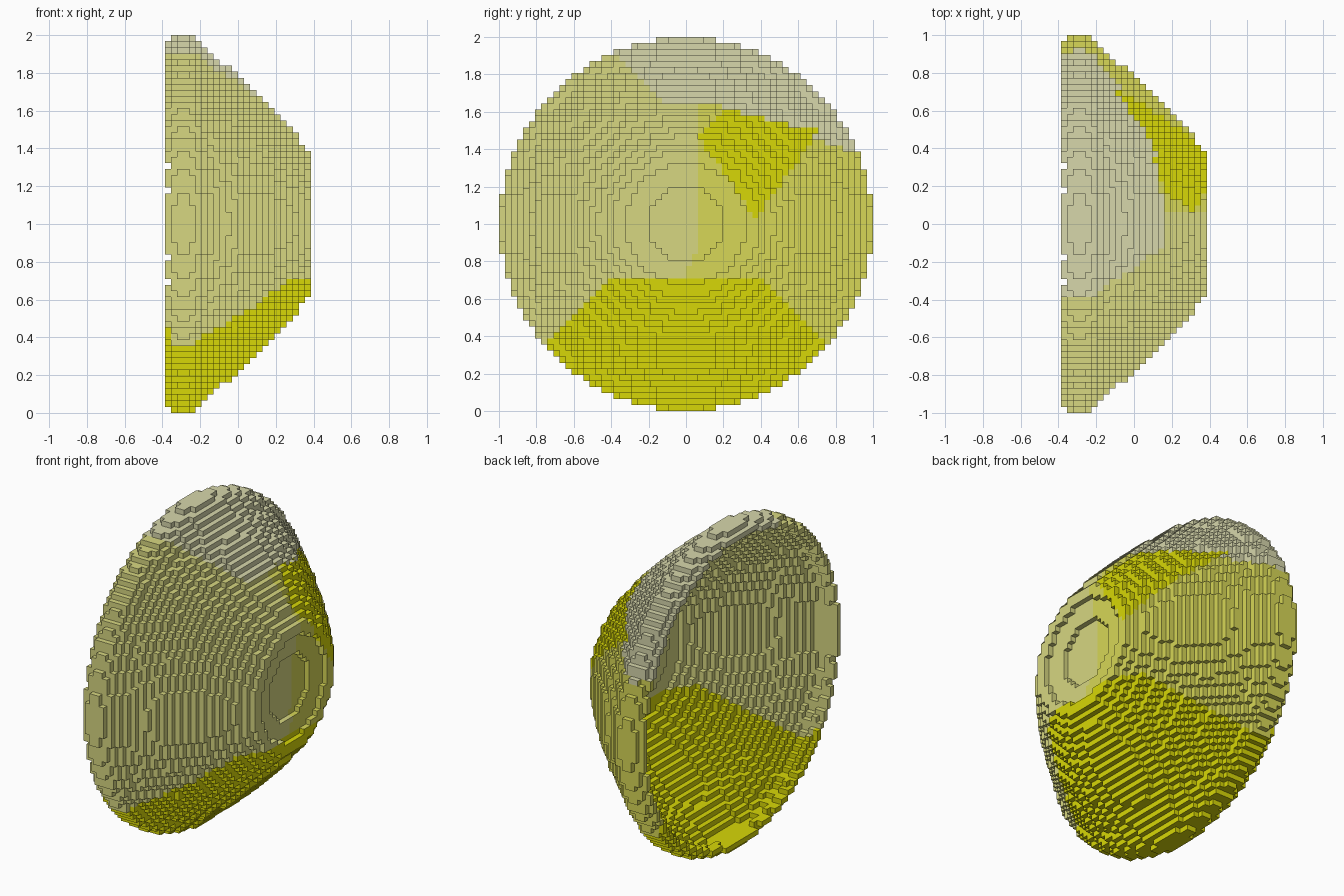
import bpy
import bmesh
import math
from mathutils import Vector
from mathutils.geometry import intersect_point_line

cube = bpy.data.objects.get("Cube")
if cube:
    bpy.data.objects.remove(cube, do_unlink=True)

# Block grid: 62 blocks across the bowl, 24 blocks deep
N, DEPTH = 62, 24
S = 2.0 / N
HALF_WALL = 0.7 * S

# Wall centre line as (x, radius), from the curled rim to the dimpled middle
PROFILE = [Vector(p) for p in (
    (-.352, .953), (-.335, .966), (-.315, .9735), (-.265, .9735), (-.243, .965),
    (-.21, .934), (-.177, .900), (-.145, .872), (-.10, .836), (-.05, .798),
    (0, .757), (.055, .708), (.11, .652), (.17, .590), (.24, .517), (.30, .447),
    (.345, .39), (.36, .36), (.341, .305), (.332, .25), (.306, .17), (.306, 0))]


def make_material(name, rgb):
    mat = bpy.data.materials.new(name)
    mat.use_nodes = True
    mat.diffuse_color = (*rgb, 1)
    bsdf = next(n for n in mat.node_tree.nodes if n.type == 'BSDF_PRINCIPLED')
    bsdf.inputs["Base Color"].default_value = (*rgb, 1)
    bsdf.inputs["Roughness"].default_value = 0.8
    return mat


MATERIALS = [make_material("pale_olive", (.68, .68, .22)),
             make_material("yellow_olive", (.68, .68, .095)),
             make_material("warm_grey", (.68, .68, .41)),
             make_material("bright_yellow", (.68, .68, .002))]


def wall_distance(x, r):
    """Distance from a point to the wall centre line."""
    p = Vector((x, r))
    best = 9.0
    for a, b in zip(PROFILE, PROFILE[1:]):
        t = intersect_point_line(p, a, b)[1]
        best = min(best, (p - a.lerp(b, min(1, max(0, t)))).length)
    return best


def centre(i, j, k):
    return ((i + .5) * S - DEPTH * S / 2, (j + .5) * S - 1, (k + .5) * S)


# Corners of the yellow patch on the upper side, as (y, z)
PATCH = [(.06, 1.48), (.22, 1.62), (.55, 1.53), (.71, 1.52), (.68, 1.44), (.37, 1.03)]


def in_patch(y, z):
    inside = False
    for (y1, z1), (y2, z2) in zip(PATCH, PATCH[1:] + PATCH[:1]):
        if (z1 > z) != (z2 > z) and y < y1 + (z - z1) * (y2 - y1) / (z2 - z1):
            inside = not inside
    return inside


def colour_index(p):
    y, z = p.y, p.z
    rim_rise = 2.4 * max(0, -.33 - p.x)
    if z < .7 and abs(y) + z < 1.12 + rim_rise:      # bottom panel
        return 3
    if p.x > -.3 and in_patch(y, z):                 # small upper patch
        return 3
    if y + z > 1.52 and z > 1.64 - max(0, y - .15) * .345:   # crown panel
        return 2
    if y > .06 - max(0, .85 - z) * .6:               # rear half
        return 1
    return 0


# Fill the blocks that the bowl wall passes through
filled = set()
cache = {}
for j in range(N):
    for k in range(N):
        _, y, z = centre(0, j, k)
        r = math.hypot(y, z - 1)
        if r > 1:
            continue
        for i in range(DEPTH):
            key = (i, round(r, 5))
            if key not in cache:
                cache[key] = wall_distance(centre(i, j, k)[0], r) <= HALF_WALL
            if cache[key]:
                filled.add((i, j, k))

# Build only the exposed block sides
bm = bmesh.new()
verts = {}


def corner(c):
    if c not in verts:
        verts[c] = bm.verts.new((c[0] * S - DEPTH * S / 2, c[1] * S - 1, c[2] * S))
    return verts[c]


for cell in sorted(filled):
    for axis in range(3):
        u, v = (axis + 1) % 3, (axis + 2) % 3
        for side in (0, 1):
            beside = list(cell)
            beside[axis] += 2 * side - 1
            if tuple(beside) in filled:
                continue
            quad = []
            for du, dv in ((0, 0), (1, 0), (1, 1), (0, 1)):
                c = list(cell)
                c[axis] += side
                c[u] += du
                c[v] += dv
                quad.append(corner(tuple(c)))
            face = bm.faces.new(quad if side else quad[::-1])
            face.material_index = colour_index(face.calc_center_median())

mesh = bpy.data.meshes.new("block_bowl")
bm.to_mesh(mesh)
bm.free()
for mat in MATERIALS:
    mesh.materials.append(mat)
bowl = bpy.data.objects.new("block_bowl", mesh)
bpy.context.collection.objects.link(bowl)
